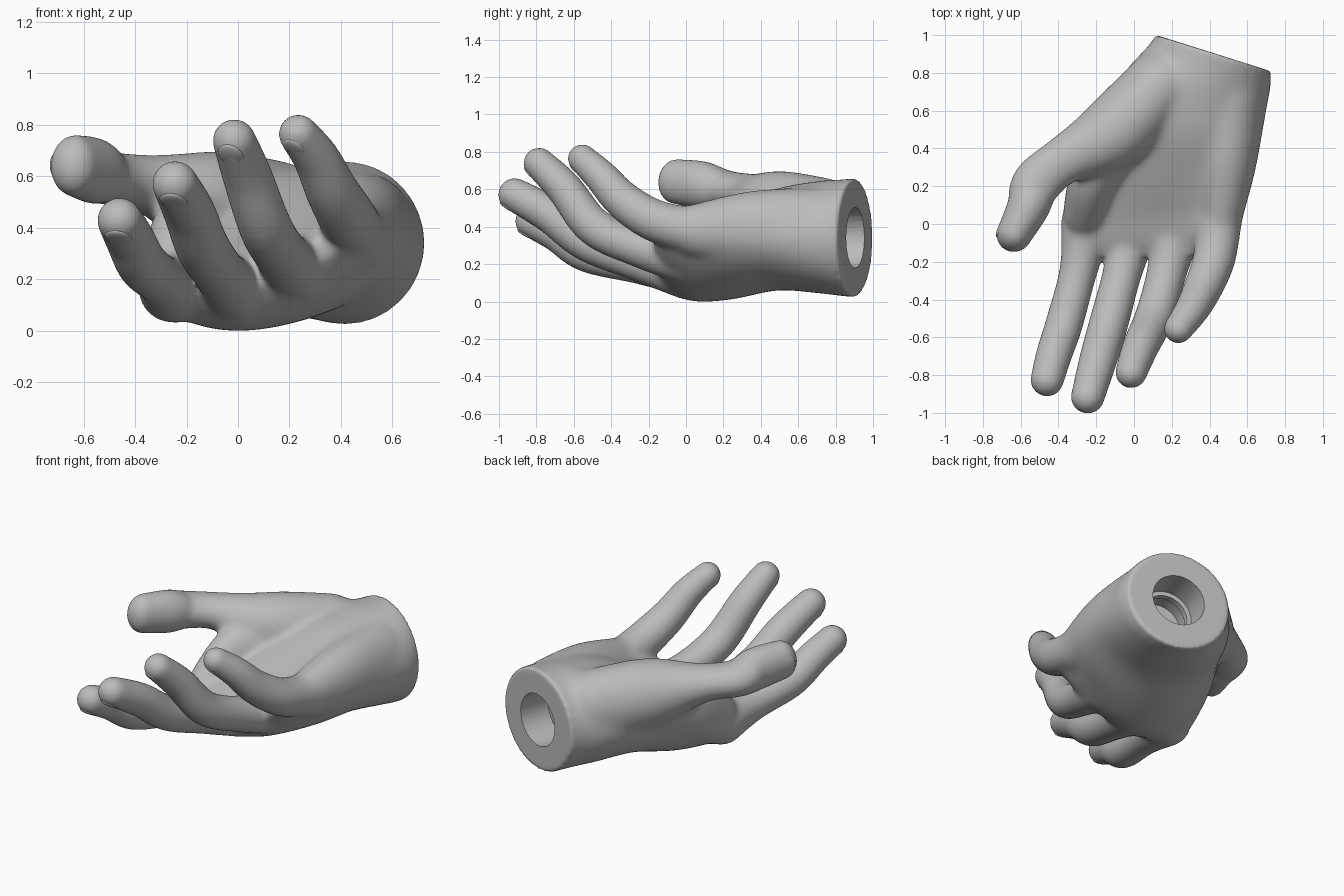
import bpy, bmesh, math
from mathutils import Vector, Matrix

cube = bpy.data.objects.get("Cube")
if cube:
    bpy.data.objects.remove(cube, do_unlink=True)

grey = bpy.data.materials.new("matte_grey")
grey.use_nodes = True
COLOUR = (0.5, 0.5, 0.5, 1)
grey.diffuse_color = COLOUR
grey.node_tree.nodes["Principled BSDF"].inputs["Base Color"].default_value = COLOUR
UP = Vector((0, 0, 1))
SIDES = 32


def resample(points, steps=6):
    """Catmull-Rom through tuples of any length."""
    out = []
    for i in range(len(points) - 1):
        a, b = points[max(i - 1, 0)], points[i]
        c, d = points[i + 1], points[min(i + 2, len(points) - 1)]
        for k in range(steps):
            t = k / steps
            out.append([q + 0.5 * t * (r - p + t * (2*p - 5*q + 4*r - s + t * (3*(q - r) + s - p)))
                        for p, q, r, s in zip(a, b, c, d)])
    return out + [list(points[-1])]


def bridge(bm, rings):
    """Skin a list of vertex rings and close both ends."""
    loops = [[bm.verts.new(p) for p in ring] for ring in rings]
    for a, b in zip(loops, loops[1:]):
        for i in range(SIDES):
            j = (i + 1) % SIDES
            bm.faces.new((a[i], a[j], b[j], b[i]))
    bm.faces.new(loops[0][::-1])
    bm.faces.new(loops[-1])


def frame(tangent):
    side = tangent.cross(UP).normalized()
    return side, side.cross(tangent)


def sweep(bm, points):
    """Round-ended tube through (x, y, z, side radius, upright radius)."""
    path = resample(points)
    stations = []
    for i, p in enumerate(path):
        t = Vector(path[min(i + 1, len(path) - 1)][:3]) - Vector(path[max(i - 1, 0)][:3])
        stations.append((Vector(p[:3]), t.normalized(), p[3], p[4]))

    def cap(station, sign):
        c, t, rs, ru = station
        angles = [math.radians(a) for a in (15, 30, 45, 60, 75, 86)]
        return [(c + t * sign * rs * math.sin(a), t, rs * math.cos(a), ru * math.cos(a))
                for a in angles]

    stations = cap(stations[0], -1)[::-1] + stations + cap(stations[-1], 1)
    rings = []
    for c, t, rs, ru in stations:
        side, up = frame(t)
        rings.append([c + side * rs * math.cos(a) + up * ru * math.sin(a)
                      for a in (2 * math.pi * k / SIDES for k in range(SIDES))])
    bridge(bm, rings)


def new_object(name, bm):
    bmesh.ops.recalc_face_normals(bm, faces=bm.faces)
    mesh = bpy.data.meshes.new(name)
    bm.to_mesh(mesh)
    bm.free()
    mesh.materials.append(grey)
    obj = bpy.data.objects.new(name, mesh)
    bpy.context.collection.objects.link(obj)
    return obj


def bake(obj):
    """Replace the mesh by its modified result."""
    mesh = bpy.data.meshes.new_from_object(
        obj.evaluated_get(bpy.context.evaluated_depsgraph_get()))
    obj.modifiers.clear()
    obj.data = mesh
    mesh.materials.clear()
    mesh.materials.append(grey)


def soften(obj, iterations, group=""):
    mod = obj.modifiers.new("soften", 'SMOOTH')
    mod.factor = 0.5
    mod.iterations = iterations
    mod.vertex_group = group


def smooth(obj, angle):
    bpy.ops.object.select_all(action='DESELECT')
    obj.select_set(True)
    bpy.context.view_layer.objects.active = obj
    bpy.ops.object.shade_smooth_by_angle(angle=math.radians(angle))


hand_bm = bmesh.new()

# Wrist and palm: centre, half width, half thickness, yaw, tilt, cupping
palm = [
    (0.42, 0.905, 0.347, 0.318, 0.318, -17.5, 0, 0),
    (0.395, 0.83, 0.347, 0.345, 0.312, -17.5, 0, 0),
    (0.325, 0.70, 0.35, 0.39, 0.3, -15, 0, 0),
    (0.25, 0.48, 0.335, 0.425, 0.27, -11, 0.06, 0.05),
    (0.17, 0.24, 0.26, 0.455, 0.235, -6, 0.16, 0.22),
    (0.11, 0.04, 0.205, 0.46, 0.185, 0, 0.23, 0.45),
    (0.10, -0.09, 0.21, 0.44, 0.13, 0, 0.24, 0.5),
    (0.09, -0.17, 0.235, 0.37, 0.06, 0, 0.25, 0.5),
]
rings = []
for x, y, z, w, h, yaw, tilt, cup in resample(palm):
    across = Vector((math.cos(math.radians(yaw)), math.sin(math.radians(yaw)), 0))
    ring = []
    for k in range(SIDES):
        a = 2 * math.pi * k / SIDES
        u = w * math.cos(a)
        ring.append(Vector((x, y, z)) + across * u
                    + UP * (h * math.sin(a) + tilt * u + cup * u * u))
    rings.append(ring)
bridge(hand_bm, rings)

# Fingers: knuckle to fingertip, one radius per joint
fingers = {
    "index": [(-0.25, 0, 0.17, 0.14), (-0.295, -0.25, 0.2, 0.1), (-0.37, -0.53, 0.262, 0.099),
              (-0.423, -0.69, 0.367, 0.095), (-0.46, -0.825, 0.435, 0.088)],
    "middle": [(0, 0, 0.155, 0.14), (-0.06, -0.25, 0.217, 0.104), (-0.135, -0.53, 0.325, 0.104),
               (-0.19, -0.72, 0.467, 0.1), (-0.245, -0.915, 0.577, 0.089)],
    "ring": [(0.23, 0, 0.235, 0.14), (0.175, -0.25, 0.295, 0.106), (0.108, -0.49, 0.405, 0.103),
             (0.035, -0.65, 0.61, 0.096), (-0.015, -0.785, 0.745, 0.084)],
    "little": [(0.45, 0.02, 0.385, 0.125), (0.425, -0.18, 0.445, 0.113), (0.365, -0.34, 0.55, 0.102),
               (0.305, -0.455, 0.675, 0.09), (0.235, -0.555, 0.77, 0.077)],
}
for joints in fingers.values():
    sweep(hand_bm, [(x, y, z, r, r) for x, y, z, r in joints])

# Thumb with its fleshy base
thumb = [(0.14, 0.73, 0.44, 0.19, 0.23), (-0.105, 0.485, 0.505, 0.195, 0.205),
         (-0.365, 0.34, 0.58, 0.13, 0.112), (-0.515, 0.215, 0.602, 0.13, 0.105),
         (-0.56, 0.09, 0.627, 0.113, 0.128), (-0.635, -0.055, 0.648, 0.094, 0.12)]
sweep(hand_bm, thumb)

# Heel of the palm on the little finger side
sweep(hand_bm, [(0.50, 0.66, 0.365, 0.2, 0.255), (0.49, 0.35, 0.395, 0.165, 0.205),
                (0.46, 0.05, 0.385, 0.12, 0.145)])
# Web between thumb and index finger
sweep(hand_bm, [(-0.06, 0.47, 0.40, 0.16, 0.21), (-0.2, 0.27, 0.355, 0.135, 0.2),
                (-0.255, 0.07, 0.22, 0.12, 0.16)])
hand = new_object("hand", hand_bm)

# Fuse the parts and soften the joins
fuse = hand.modifiers.new("fuse", 'REMESH')
fuse.mode = 'VOXEL'
fuse.voxel_size = 0.01
soften(hand, 14)
bake(hand)

# Blend the palm muscles strongly, fading out at fingers, thumb and wrist rim
axis = Vector((0.30, 0.954, 0)).normalized()
wrist = Vector(palm[0][:3])
flesh = hand.vertex_groups.new(name="flesh")
for v in hand.data.vertices:
    inward = (wrist - v.co).dot(axis)
    fades = ((inward - 0.02) / 0.12, (v.co.y + 0.22) / 0.16, (v.co.x + 0.46) / 0.16)
    weight = min(1, *fades)
    if weight > 0:
        flesh.add([v.index], weight, 'REPLACE')
soften(hand, 80, "flesh")

# Stepped bore in the wrist end
bore_bm = bmesh.new()
side, up = frame(axis)
profile = [(0.15, 0.162), (-0.2, 0.162), (-0.2, 0.135), (-0.24, 0.135),
           (-0.24, 0.15), (-0.34, 0.15)]
bridge(bore_bm, [[wrist + axis * d + side * r * math.cos(a) + up * r * math.sin(a)
                  for a in (2 * math.pi * k / SIDES for k in range(SIDES))]
                 for d, r in profile])
bore = new_object("bore_cutter", bore_bm)
bore.hide_render = True
bore.hide_set(True)
drill = hand.modifiers.new("drill", 'BOOLEAN')
drill.operation = 'DIFFERENCE'
drill.solver = 'EXACT'
drill.object = bore
bake(hand)
bpy.data.objects.remove(bore, do_unlink=True)
smooth(hand, 40)


# Nails, slightly raised from the back of each tip
def nail(name, joints, radius, thumb_side):
    tip = Vector(joints[-1][:3])
    t = (tip - Vector(joints[-2][:3])).normalized()
    side, up = frame(t)
    out, wide = (side, up) if thumb_side else (-up, side)
    size = radius * 0.6
    m = Matrix((wide * size, t * size * 1.2, out * 0.016)).transposed().to_4x4()
    m.translation = tip + out * (radius - 0.017) - t * 0.012
    bm = bmesh.new()
    bmesh.ops.create_uvsphere(bm, u_segments=24, v_segments=12, radius=1, matrix=m)
    smooth(new_object(name, bm), 60)


for name, joints in fingers.items():
    nail(name + "_nail", joints, joints[-1][3], False)
nail("thumb_nail", thumb, thumb[-1][3], True)

# Rest the hand on the ground
low = min(v.co.z for v in hand.data.vertices)
for obj in bpy.context.collection.objects:
    if obj == hand or obj.name.endswith("_nail"):
        obj.data.transform(Matrix.Translation((0, 0, -low)))
